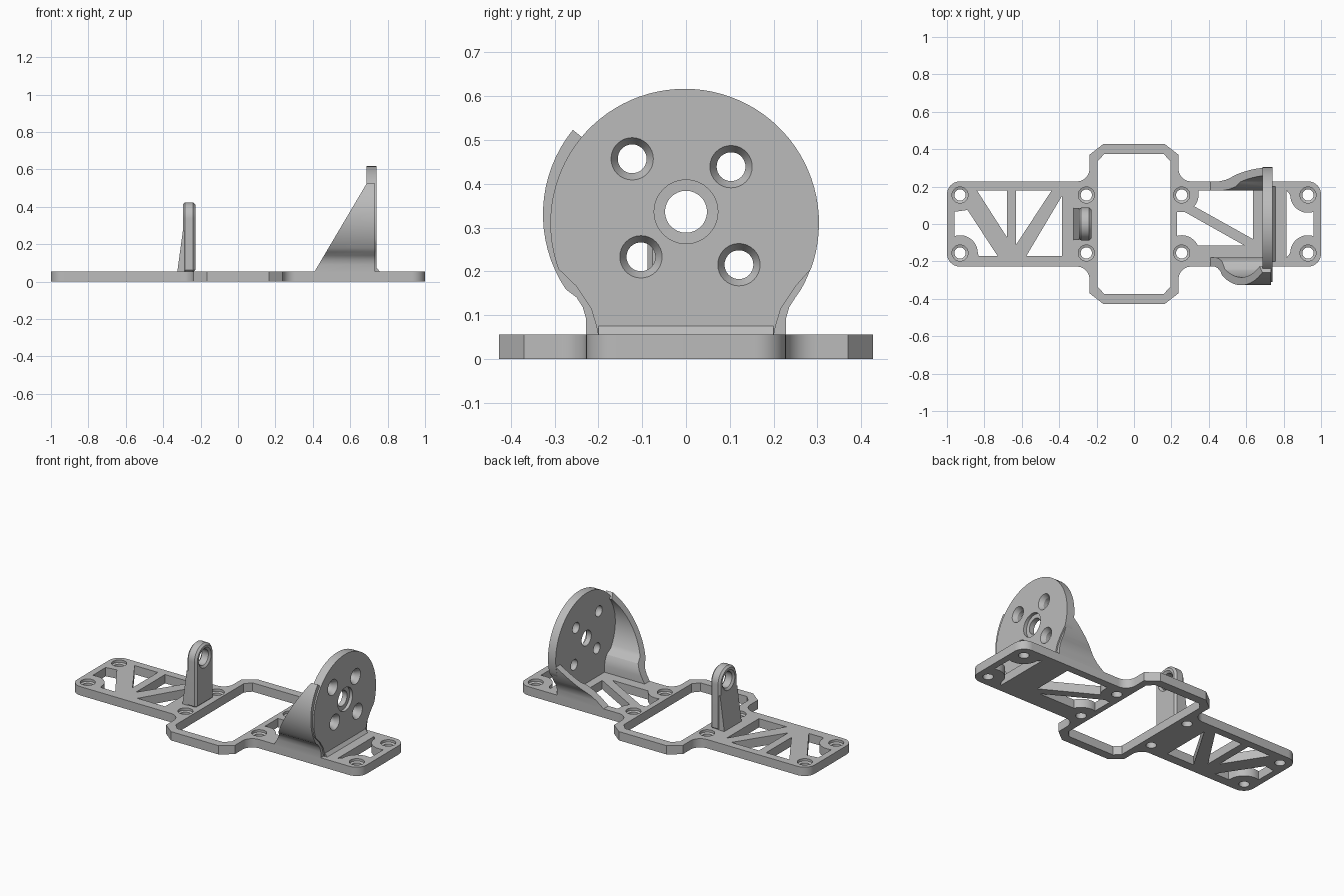
import bpy, bmesh
from math import cos, sin, pi, radians

if "Cube" in bpy.data.objects:
    bpy.data.objects.remove(bpy.data.objects["Cube"])

grey = bpy.data.materials.new("plain grey")
grey.use_nodes = True
grey.diffuse_color = (0.5, 0.5, 0.5, 1)
grey.node_tree.nodes["Principled BSDF"].inputs["Base Color"].default_value = (0.5, 0.5, 0.5, 1)

TOP = 0.055      # plate thickness
AXLE = 0.336     # height of the shaft line


def arc(cx, cy, r, start, end, n=10):
    angles = [radians(start + (end - start) * i / n) for i in range(n + 1)]
    return [(cx + r * cos(a), cy + r * sin(a)) for a in angles]


def add_loft(bm, rings):
    """Skin a row of equal-length rings and cap both ends."""
    loops = [[bm.verts.new(p) for p in ring] for ring in rings]
    n = len(loops[0])
    faces = [bm.faces.new((a[i], a[(i + 1) % n], b[(i + 1) % n], b[i]))
             for a, b in zip(loops, loops[1:]) for i in range(n)]
    faces += [bm.faces.new(loops[0]), bm.faces.new(loops[-1])]
    bmesh.ops.recalc_face_normals(bm, faces=faces)


def place(p, axis, t):
    return (p[0], p[1], t) if axis == "z" else (t, p[0], p[1])


def prism(pts, axis, low, high):
    return [[place(p, axis, t) for p in pts] for t in (low, high)]


def bore(centre, axis, profile, n=32):
    """Round cutter: profile lists (position along axis, radius)."""
    return [[place(p, axis, t) for p in arc(*centre, r, 0, 360 - 360 / n, n - 1)]
            for t, r in profile]


def part(name, *solids):
    bm = bmesh.new()
    for rings in solids:
        add_loft(bm, rings)
    mesh = bpy.data.meshes.new(name)
    bm.to_mesh(mesh)
    bm.free()
    mesh.materials.append(grey)
    obj = bpy.data.objects.new(name, mesh)
    bpy.context.collection.objects.link(obj)
    return obj


def bake(obj):
    bpy.context.view_layer.update()
    graph = bpy.context.evaluated_depsgraph_get()
    mesh = bpy.data.meshes.new_from_object(obj.evaluated_get(graph))
    obj.modifiers.clear()
    obj.data = mesh


def cut(obj, *solids):
    cutter = part("cutter", *solids)
    cutter.hide_render = True
    mod = obj.modifiers.new("cut", "BOOLEAN")
    mod.operation, mod.solver, mod.object = "DIFFERENCE", "EXACT", cutter
    bake(obj)
    bpy.data.objects.remove(cutter)


def mirrored(quarter):
    """Complete a first-quadrant outline over both axes."""
    half = quarter + [(-x, y) for x, y in reversed(quarter)]
    return half + [(-x, -y) for x, y in half]


# Base plate: long strip with a wide chamfered frame in the middle
outline = mirrored(arc(0.93, 0.158, 0.07, 0, 90)
                   + arc(0.305, 0.295, 0.067, 270, 180)
                   + [(0.238, 0.37), (0.165, 0.427)])
opening = mirrored([(0.195, 0.335), (0.16, 0.373)])

# Lattice windows, with arcs where they pass the screw pads
windows = [
    opening,
    [(-0.84, 0.18), (-0.68, 0.18), (-0.68, -0.07)],
    [(-0.96, 0.065), (-0.89, 0.075), (-0.73, -0.17), (-0.83, -0.17)]
    + arc(-0.93, -0.155, 0.095, 0, 108),
    [(-0.63, 0.18), (-0.44, 0.18), (-0.63, -0.11)],
    [(-0.385, 0.15), (-0.385, -0.17), (-0.575, -0.17)],
    [(0.635, -0.08), (0.635, 0.18), (0.345, 0.18)] + arc(0.255, 0.155, 0.09, 0, -42),
    [(0.23, 0.065), (0.27, 0.065), (0.59, -0.115)]
    + arc(0.255, -0.155, 0.095, 25, 105),
    [(0.815, -0.18), (0.815, 0.18)] + arc(0.93, 0.155, 0.095, 180, 288)
    + arc(0.93, -0.155, 0.095, 72, 180),
]
screws = [bore((x, y), "z", [(-0.02, 0.03), (0.035, 0.03), (0.04, 0.043), (0.08, 0.043)])
          for x in (-0.93, -0.255, 0.255, 0.93) for y in (-0.155, 0.155)]
plate = part("base_plate", prism(outline, "z", 0, TOP))
cut(plate, *[prism(w, "z", -0.02, 0.08) for w in windows], *screws)

# Motor mount: upright disc narrowing to a neck at the plate
neck = [(0.2, 0.05), (0.205, 0.075), (0.217, 0.115), (0.25, 0.165)]
disc_edge = neck + arc(-0.003, 0.31, 0.307, -20, 200, 56) + [(-y, z) for y, z in reversed(neck)]
disc = part("motor_disc", prism(disc_edge, "x", 0.688, 0.741))
bolts = [bore((y, AXLE + z), "x", [(0.65, 0.033), (0.715, 0.033), (0.742, 0.049), (0.76, 0.049)])
         for y, z in ((-0.123, 0.121), (0.103, 0.103), (-0.103, -0.103), (0.121, -0.121))]
shaft = bore((0, AXLE), "x", [(0.65, 0.048), (0.72, 0.048), (0.721, 0.073), (0.76, 0.073)])
cut(disc, *bolts, shaft)

# Chamfer strip between disc and plate
part("disc_foot", [[(0.735, y, 0.05), (0.757, y, 0.05), (0.757, y, TOP), (0.741, y, 0.075),
                    (0.735, y, 0.075)] for y in (-0.2, 0.2)])


def side_wall(name, side, centre, radius, start, end, slope):
    """Curved gusset that follows the disc rim, with a sloping free edge."""
    rim = [((y, z), (y - 0.05, z + (z - 0.05) * 0.2))
           for y, z in ((0.228, 0.05), (0.228, 0.09), (0.236, 0.118), (0.25, 0.14))]
    rim += list(zip(arc(*centre, radius, start, end, 16),
                    arc(*centre, radius - 0.042, start, end, 16)))
    rings = []
    for outer, inner in rim:
        front = [min(0.41 + (z - TOP) / slope, 0.7) for _, z in (outer, inner)]
        rings.append([(front[0], side * outer[0], outer[1]), (0.732, side * outer[0], outer[1]),
                      (0.732, side * inner[0], inner[1]), (front[1], side * inner[0], inner[1])])
    return part(name, rings)


side_wall("tall_gusset", -1, (0.02, 0.33), 0.307, -34, 39, 1.69)
side_wall("low_gusset", 1, (-0.003, 0.31), 0.306, -30, -7, 0.77)

# Shaft support: round-topped post with a sloping buttress on its outer face
post_edge = [(-0.088, 0.05), (0.088, 0.05)] + arc(0, AXLE, 0.088, 0, 180, 28)
post = part("shaft_post", prism(post_edge, "x", -0.295, -0.228))
bevel = post.modifiers.new("rim", "BEVEL")
bevel.width, bevel.segments, bevel.limit_method = 0.012, 1, "ANGLE"
bevel.angle_limit = radians(40)
bake(post)
cut(post, bore((0, AXLE), "x", [(-0.32, 0.062), (-0.294, 0.062), (-0.284, 0.049),
                                (-0.239, 0.049), (-0.229, 0.062), (-0.2, 0.062)]))
part("post_buttress", [[(-0.325, y, 0.05), (-0.285, y, 0.05), (-0.285, y, 0.27),
                        (-0.295, y, 0.27)] for y in (-0.085, 0.085)])

# Smooth the round surfaces, keep the machined edges crisp
bpy.ops.object.select_all(action="DESELECT")
for obj in bpy.context.collection.objects:
    if obj.type == "MESH" and grey.name in obj.data.materials:
        obj.select_set(True)
        bpy.context.view_layer.objects.active = obj
bpy.ops.object.shade_smooth_by_angle(angle=radians(30))
